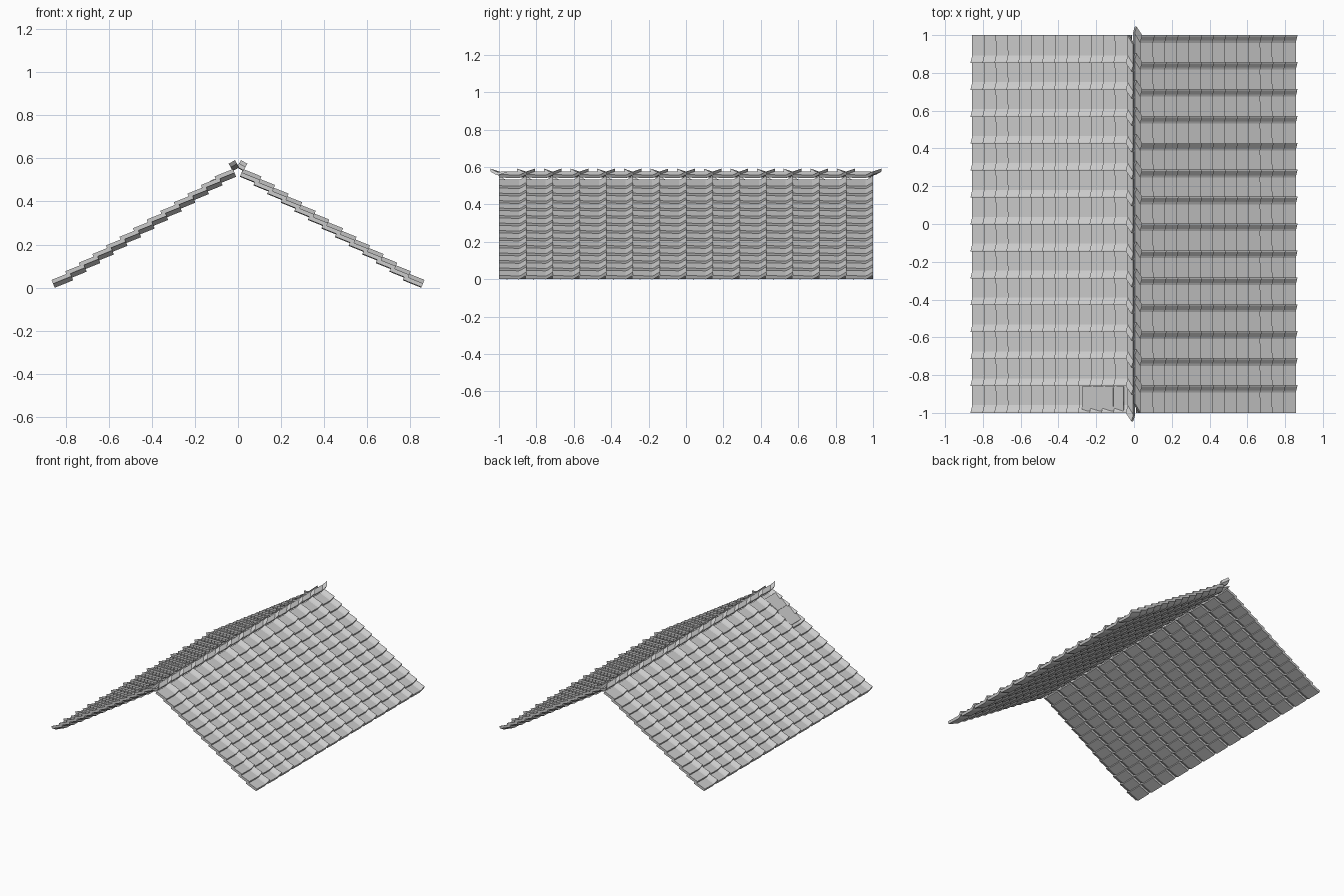
import bpy
import bmesh
import math
from mathutils import Matrix

cube = bpy.data.objects.get("Cube")
if cube:
    bpy.data.objects.remove(cube, do_unlink=True)

grey = bpy.data.materials.new("roof_grey")
grey.use_nodes = True
grey.diffuse_color = (0.6, 0.6, 0.6, 1)
grey.node_tree.nodes["Principled BSDF"].inputs["Base Color"].default_value = grey.diffuse_color

COLUMNS, ROWS = 14, 13
PITCH = 0.1425
THICK = 0.019
# Tile cross-section along y: flat pan rising to an overlapping lip
PROFILE = [(0, 0.003), (0.107, 0), (0.118, 0.004), (0.14, 0.019), (0.1475, 0.02)]


def tile_mesh(name, lower, angle, length, skew=0.0):
    """Sweep the cross-section up the slope from its lower edge (x, z)."""
    x0, z0 = lower
    c, s = math.cos(angle), math.sin(angle)
    loop = PROFILE + [(y, h + THICK) for y, h in reversed(PROFILE)]
    bm = bmesh.new()
    rings = []
    for t in (0, length):
        rings.append([bm.verts.new((x0 - t * c + h * s, y - 1 + skew * t / length,
                                    z0 + t * s + h * c)) for y, h in loop])
    n, k = len(loop), len(PROFILE)
    for i in range(n):
        j = (i + 1) % n
        bm.faces.new((rings[0][i], rings[0][j], rings[1][j], rings[1][i]))
    for ring in rings:
        for i in range(k - 1):
            bm.faces.new((ring[i], ring[i + 1], ring[n - 2 - i], ring[n - 1 - i]))
    bmesh.ops.recalc_face_normals(bm, faces=bm.faces)
    mesh = bpy.data.meshes.new(name)
    bm.to_mesh(mesh)
    bm.free()
    mesh.materials.append(grey)
    return mesh


def place(name, mesh, half_turn, steps):
    obj = bpy.data.objects.new(name, mesh)
    bpy.context.collection.objects.link(obj)
    if half_turn:
        obj.matrix_world = Matrix.Rotation(math.pi, 4, "Z")
    for count, offset in steps:
        mod = obj.modifiers.new("repeat", "ARRAY")
        mod.count = count
        mod.use_relative_offset = False
        mod.use_constant_offset = True
        mod.constant_offset_displace = offset
    return obj


# Two tiled slopes, the second turned half way round
along = (COLUMNS, (0, PITCH, 0))
tile = tile_mesh("roof_tile", (0.85, 0), math.radians(22), 0.092)
for name, turn in (("left_slope_tiles", False), ("right_slope_tiles", True)):
    place(name, tile, turn, [along, (ROWS, (-0.063, 0, 0.04))])

# Ridge caps: short skewed wings meeting at the top
cap = tile_mesh("ridge_cap", (0.024, 0.541), math.radians(30), 0.034, 0.05)
for name, turn in (("left_ridge_caps", False), ("right_ridge_caps", True)):
    wing = place(name, cap, turn, [along])
for v in cap.vertices[len(PROFILE) * 2:]:
    v.co.y = min(v.co.y, PITCH - 1 + 0.05)

# Thin repair sheets by the ridge at one corner
for name, x, y, size in (("repair_sheet", -0.165, -0.925, (0.26, 0.13)),
                         ("repair_patch", -0.135, -0.915, (0.06, 0.1))):
    bm = bmesh.new()
    bmesh.ops.create_cube(bm, size=1)
    bmesh.ops.scale(bm, vec=(*size, 0.006), verts=bm.verts)
    mesh = bpy.data.meshes.new(name)
    bm.to_mesh(mesh)
    bm.free()
    mesh.materials.append(grey)
    sheet = bpy.data.objects.new(name, mesh)
    bpy.context.collection.objects.link(sheet)
    lift = 0.006 if name == "repair_patch" else 0
    sheet.location = (x, y, 0.589 + 0.635 * x + lift - 0.022)
    sheet.rotation_euler.y = -math.atan(0.635)
